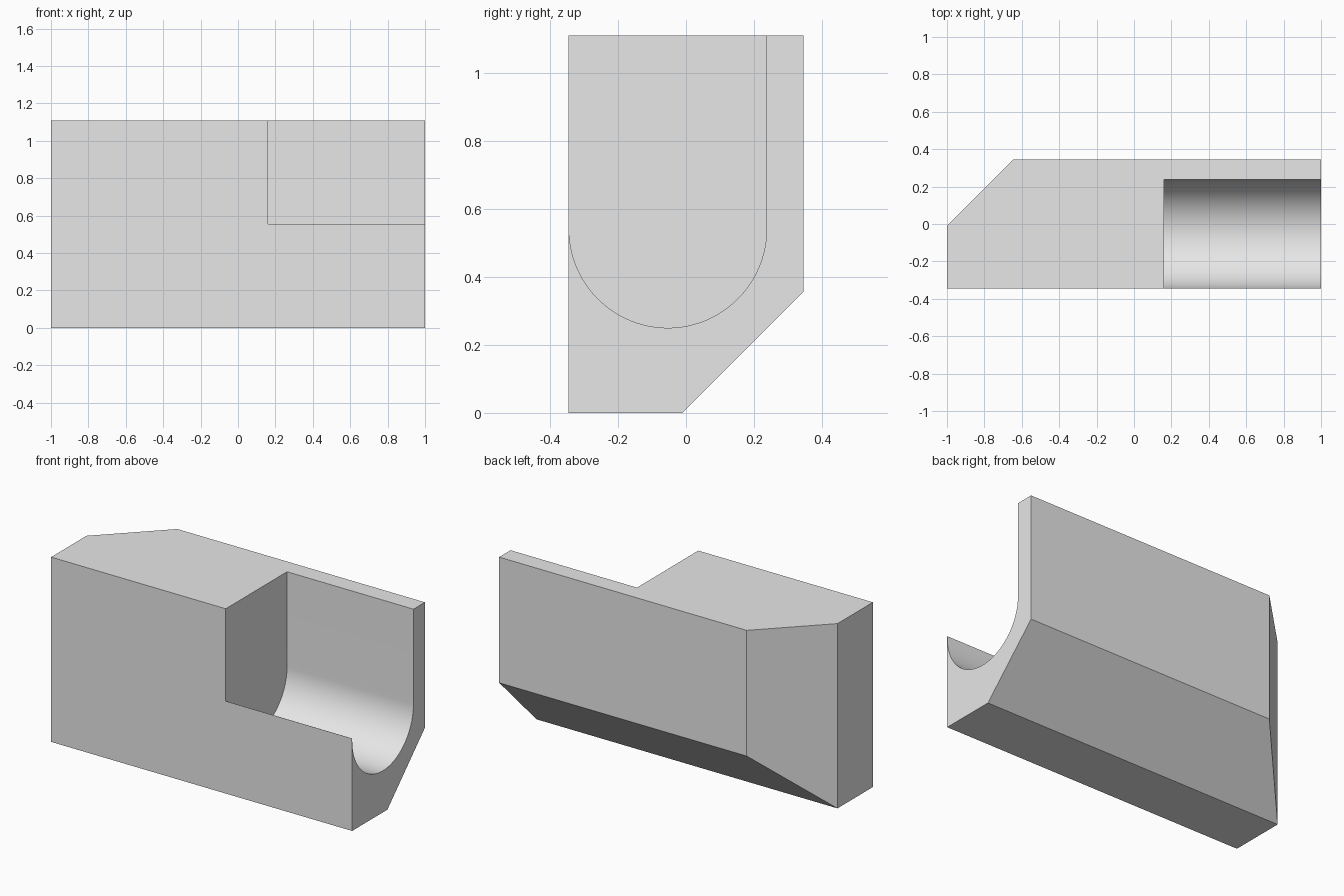
import bpy
import bmesh
import math

default = bpy.data.objects.get("Cube")
if default:
    bpy.data.objects.remove(default, do_unlink=True)

# Main dimensions
HALF_LENGTH = 1.0
HALF_DEPTH = 0.345
HEIGHT = 1.11
CHAMFER_START = -0.01   # where both back chamfers meet the end and the base
CHAMFER = HALF_DEPTH - CHAMFER_START

# Groove dimensions
GROOVE_END = 0.16
RADIUS = 0.291
GROOVE_Y = -HALF_DEPTH + RADIUS
GROOVE_BOTTOM = 0.25
LIP = HEIGHT / 2
MARGIN = 0.2

grey = bpy.data.materials.new("light_grey")
grey.use_nodes = True
grey.diffuse_color = (0.8, 0.8, 0.8, 1)
grey.node_tree.nodes["Principled BSDF"].inputs["Base Color"].default_value = (0.8, 0.8, 0.8, 1)


def extrude_profile(name, points, direction):
    """Solid made by sweeping a closed outline along a direction."""
    bm = bmesh.new()
    face = bm.faces.new([bm.verts.new(p) for p in points])
    swept = bmesh.ops.extrude_face_region(bm, geom=[face])
    verts = [g for g in swept["geom"] if isinstance(g, bmesh.types.BMVert)]
    bmesh.ops.translate(bm, verts=verts, vec=direction)
    bmesh.ops.recalc_face_normals(bm, faces=bm.faces[:])
    mesh = bpy.data.meshes.new(name)
    bm.to_mesh(mesh)
    bm.free()
    mesh.materials.append(grey)
    obj = bpy.data.objects.new(name, mesh)
    bpy.context.collection.objects.link(obj)
    return obj


# Block with the sloping lower back edge
section = [(-HALF_DEPTH, 0), (CHAMFER_START, 0), (HALF_DEPTH, CHAMFER),
           (HALF_DEPTH, HEIGHT), (-HALF_DEPTH, HEIGHT)]
block = extrude_profile("grooved_block",
                        [(-HALF_LENGTH, y, z) for y, z in section],
                        (2 * HALF_LENGTH, 0, 0))

# Bevelled upright corner at the back, cut by one slanted plane
bm = bmesh.new()
bm.from_mesh(block.data)
cut = bmesh.ops.bisect_plane(bm, geom=bm.verts[:] + bm.edges[:] + bm.faces[:],
                             plane_co=(-HALF_LENGTH, CHAMFER_START, 0),
                             plane_no=(-1, 1, 0), dist=1e-5, clear_outer=True)
rim = [g for g in cut["geom_cut"] if isinstance(g, bmesh.types.BMEdge)]
bmesh.ops.holes_fill(bm, edges=rim)
bmesh.ops.remove_doubles(bm, verts=bm.verts[:], dist=1e-4)
bmesh.ops.recalc_face_normals(bm, faces=bm.faces[:])
bm.to_mesh(block.data)
bm.free()

# Round-bottomed groove, open to the front, top and left end
SEGMENTS = 48
arc = [(GROOVE_Y + RADIUS * math.cos(a), GROOVE_BOTTOM + RADIUS + RADIUS * math.sin(a))
       for a in (math.pi + math.pi * i / SEGMENTS for i in range(SEGMENTS + 1))]
outline = [(-HALF_DEPTH - MARGIN, LIP), (-HALF_DEPTH, LIP)] + arc + [
    (GROOVE_Y + RADIUS, HEIGHT + MARGIN), (-HALF_DEPTH - MARGIN, HEIGHT + MARGIN)]
# Keep the thin front lip just inside the block
outline = [(y + 0.001 if i and y < GROOVE_Y and z <= LIP else y, z)
           for i, (y, z) in enumerate(outline)]
cutter = extrude_profile("groove_cutter", [(GROOVE_END, y, z) for y, z in outline],
                         (HALF_LENGTH - GROOVE_END + MARGIN, 0, 0))
cutter.hide_render = True

groove = block.modifiers.new("groove", "BOOLEAN")
groove.operation = "DIFFERENCE"
groove.solver = "EXACT"
groove.object = cutter

# Apply the cut, then smooth only the rounded floor
bpy.ops.object.select_all(action="DESELECT")
block.select_set(True)
bpy.context.view_layer.objects.active = block
bpy.ops.object.modifier_apply(modifier=groove.name)
bpy.data.objects.remove(cutter, do_unlink=True)
bpy.ops.object.shade_smooth_by_angle(angle=math.radians(30))
